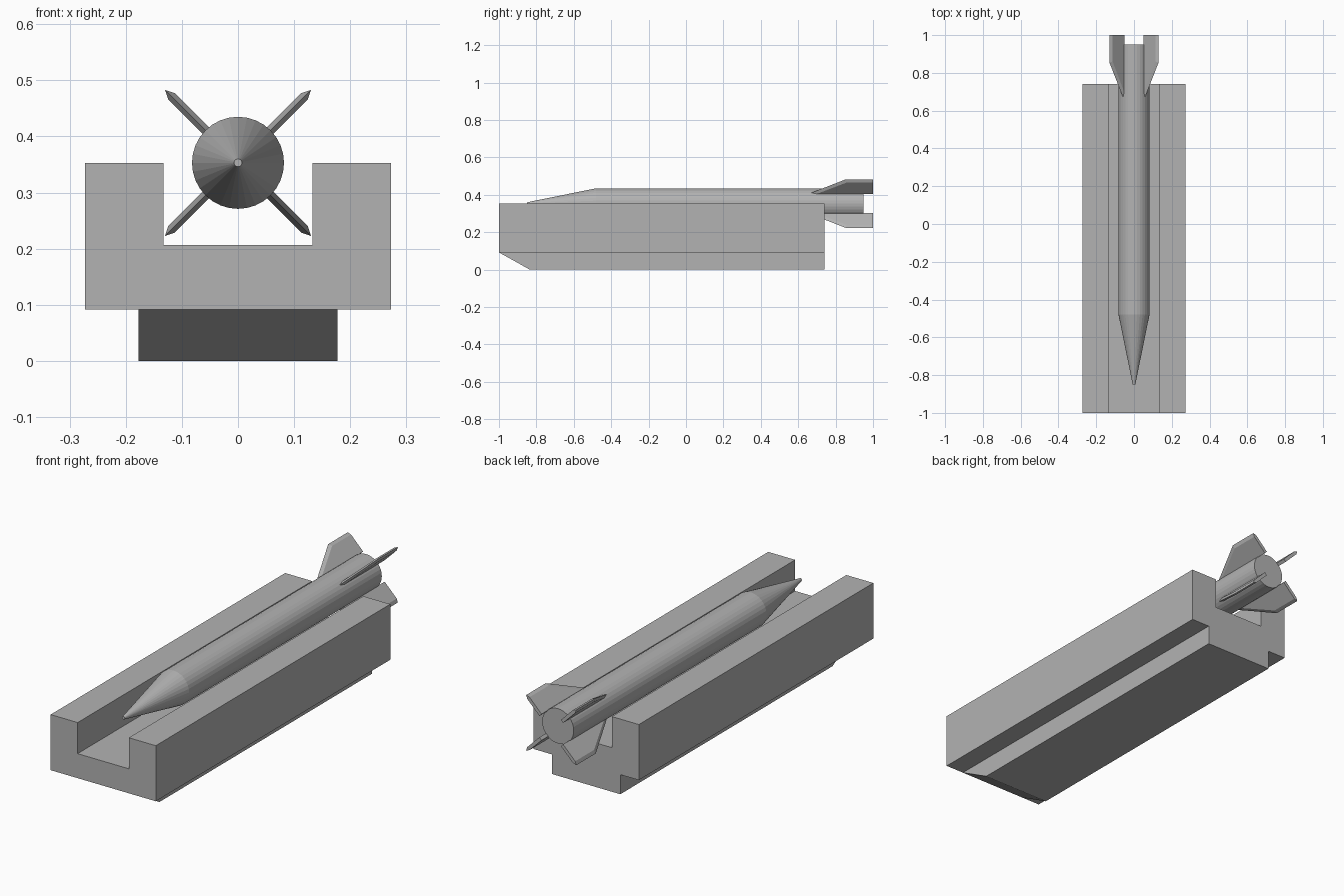
import bpy, bmesh, math
from mathutils import Matrix

cube = bpy.data.objects.get("Cube")
if cube:
    bpy.data.objects.remove(cube, do_unlink=True)

grey = bpy.data.materials.new("plain grey")
grey.use_nodes = True
GREY = (0.45, 0.45, 0.45, 1)
grey.diffuse_color = GREY
grey.node_tree.nodes["Principled BSDF"].inputs["Base Color"].default_value = GREY

REAR = 0.74      # back of the launcher
AXIS_Z = 0.353   # height of the missile axis


def finish(bm, name):
    bmesh.ops.recalc_face_normals(bm, faces=bm.faces)
    mesh = bpy.data.meshes.new(name)
    bm.to_mesh(mesh)
    bm.free()
    mesh.materials.append(grey)
    ob = bpy.data.objects.new(name, mesh)
    bpy.context.collection.objects.link(ob)
    return ob


def bridge(bm, loop_a, loop_b):
    """Close a solid between two matching outlines."""
    a = [bm.verts.new(p) for p in loop_a]
    b = [bm.verts.new(p) for p in loop_b]
    n = len(a)
    bm.faces.new(a)
    bm.faces.new(b[::-1])
    for i in range(n):
        j = (i + 1) % n
        bm.faces.new((a[i], a[j], b[j], b[i]))


# Launch rail: a U-shaped section run along y
half = [(0.273, 0.092), (0.273, AXIS_Z), (0.133, AXIS_Z), (0.133, 0.207)]
section = half + [(-x, z) for x, z in reversed(half)]
bm = bmesh.new()
bridge(bm, [(x, -1, z) for x, z in section], [(x, REAR, z) for x, z in section])
finish(bm, "launch_rail")

# Keel below the rail, with a sloping front
side = [(-1, 0.092), (-0.835, 0), (REAR, 0), (REAR, 0.092)]
bm = bmesh.new()
bridge(bm, [(-0.177, y, z) for y, z in side], [(0.177, y, z) for y, z in side])
finish(bm, "rail_keel")


# Missile body and nose: rings of sides around the y axis
def tube(name, y0, r0, y1, r1):
    bm = bmesh.new()
    bmesh.ops.create_cone(bm, cap_ends=True, segments=32,
                          radius1=r0, radius2=r1, depth=y1 - y0)
    bm.transform(Matrix.Translation((0, (y0 + y1) / 2, AXIS_Z))
                 @ Matrix.Rotation(-math.pi / 2, 4, 'X'))
    finish(bm, name)


tube("missile_body", -0.48, 0.082, 0.95, 0.082)
tube("nose_cone", -0.85, 0.007, -0.48, 0.082)

# Four diagonal fins: sharp outer outline, flat cheeks inset from it
outline = [(0.079, 0.665), (0.184, 0.855), (0.184, 1.0), (0.079, 1.0)]
cheek = [(0.079, 0.695), (0.168, 0.86), (0.168, 1.0), (0.079, 1.0)]
THICK = 0.008
for k, name in enumerate(["upper_left", "upper_right", "lower_right", "lower_left"]):
    bm = bmesh.new()
    edge = [bm.verts.new((r, y, 0)) for r, y in outline]
    for s in (-1, 1):
        face = [bm.verts.new((r, y, s * THICK)) for r, y in cheek]
        bm.faces.new(face)
        for i in range(4):
            j = (i + 1) % 4
            bm.faces.new((edge[i], edge[j], face[j], face[i])) if i != 2 else \
                bm.faces.new((edge[2], edge[3], face[3], face[2]))
    bm.transform(Matrix.Translation((0, 0, AXIS_Z))
                 @ Matrix.Rotation(-math.radians(45 + 90 * k), 4, 'Y'))
    finish(bm, name + "_fin")
